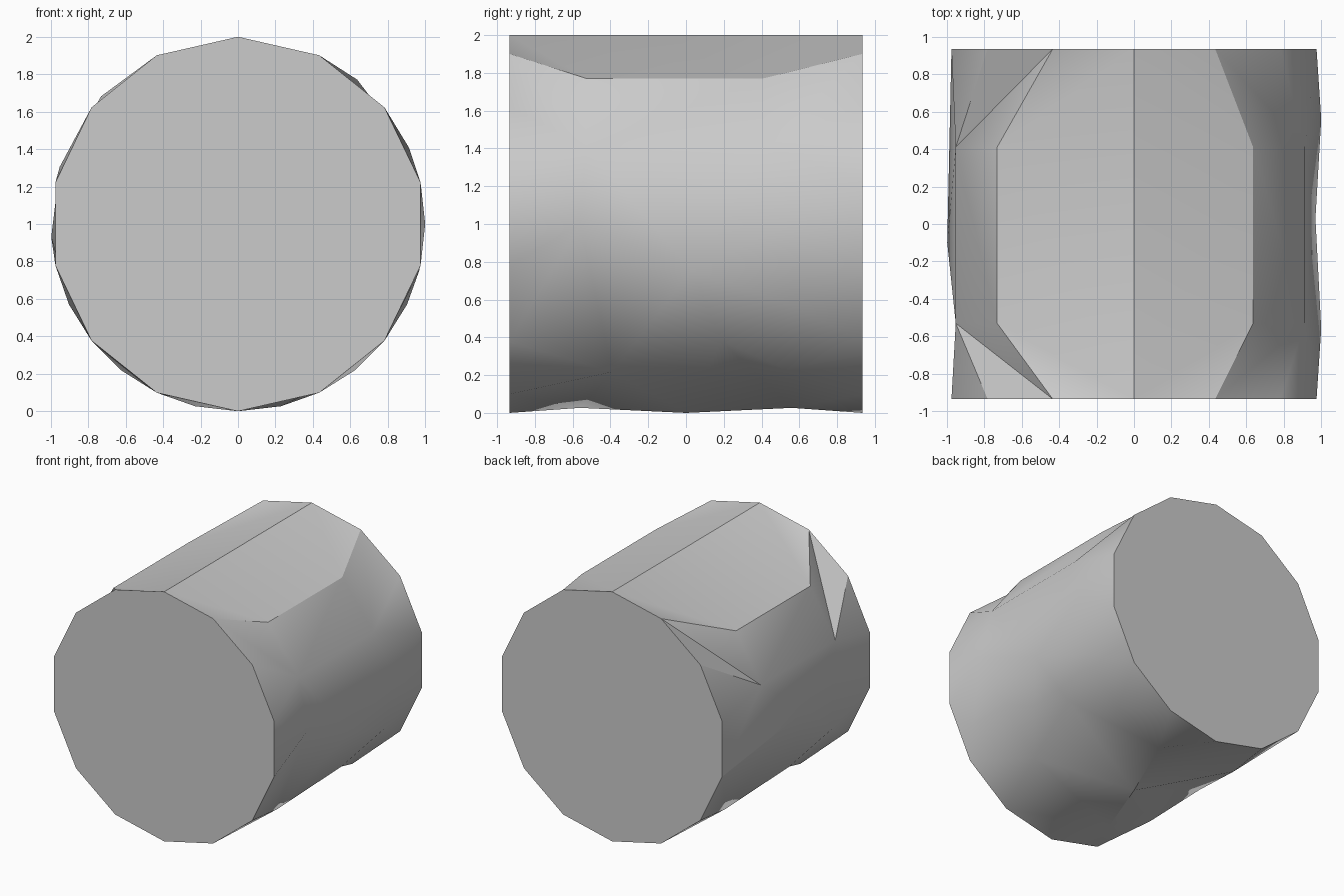
import bpy, bmesh
from math import sin, cos, pi
from mathutils import Vector
from mathutils.geometry import delaunay_2d_cdt

if "Cube" in bpy.data.objects:
    bpy.data.objects.remove(bpy.data.objects["Cube"], do_unlink=True)

SIDES, HALF = 14, 0.935

grey = bpy.data.materials.new("light grey")
grey.use_nodes = True
grey.diffuse_color = (0.6, 0.6, 0.6, 1)
grey.node_tree.nodes["Principled BSDF"].inputs["Base Color"].default_value = (0.6, 0.6, 0.6, 1)

# Facet corners on the wall as (angle from the top, distance along the axis)
inner = []
for angle in (0.69, 1.15, 2 * pi - 1.26, 2 * pi - 0.82):
    inner += [(angle, -0.53), (angle, 0.41)]
inner += [(pi / 2, 0.56), (pi / 2, -0.56), (1.82, 0.03), (pi * 1.5 - 0.07, -0.1), (pi, 0)]
for angle, y in ((2.015, 0.56), (2.24, 0.19), (2.47, 0.56), (2.47, -0.39), (2.91, 0.56)):
    inner += [(angle, y), (2 * pi - angle, -y)]

# Unrolled wall: both rims plus the facet corners
step = 2 * pi / SIDES
rim = [(k * step, s * HALF) for s in (-1, 1) for k in range(SIDES + 1)]
points = [Vector(p) for p in rim + inner]


def index(angle, y):
    target = Vector((angle, y))
    return min(range(len(points)), key=lambda i: (points[i] - target).length)


# Long creases beside the upper panels
creases = []
for s, y in ((-1, -0.53), (1, 0.41)):
    creases.append((index(step, s * HALF), index(1.15, y)))
    creases.append((index(2 * pi - step, s * HALF), index(2 * pi - 1.26, y)))
flat, _, faces, *_ = delaunay_2d_cdt(points, creases, [], 0, 1e-5)

# Roll the wall into a drum and close its ends
bm = bmesh.new()
verts = [bm.verts.new((sin(a), y, 1 + cos(a))) for a, y in flat]
for face in faces:
    bm.faces.new([verts[i] for i in face])
bmesh.ops.remove_doubles(bm, verts=bm.verts, dist=1e-4)
bmesh.ops.dissolve_degenerate(bm, dist=1e-4, edges=bm.edges)
bmesh.ops.holes_fill(bm, edges=[e for e in bm.edges if e.is_boundary], sides=0)
bmesh.ops.recalc_face_normals(bm, faces=bm.faces)

mesh = bpy.data.meshes.new("faceted_drum")
bm.to_mesh(mesh)
bm.free()
mesh.materials.append(grey)
drum = bpy.data.objects.new("faceted_drum", mesh)
bpy.context.collection.objects.link(drum)
bpy.context.view_layer.objects.active = drum
drum.select_set(True)
bpy.ops.object.shade_smooth_by_angle(angle=pi / 6)
